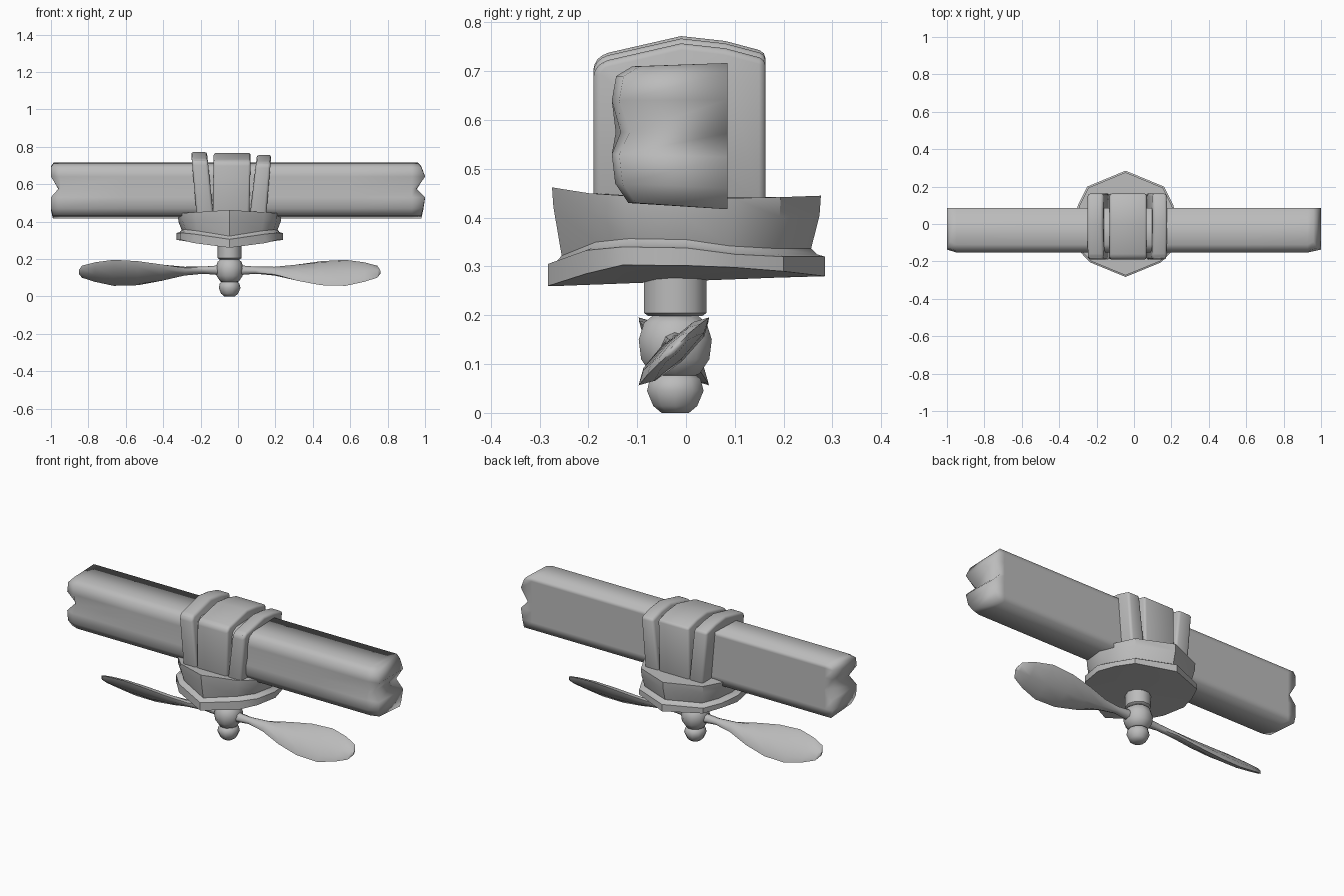
import bpy, bmesh, math
from mathutils import Vector

cube = bpy.data.objects.get("Cube")
if cube:
    bpy.data.objects.remove(cube, do_unlink=True)

grey = bpy.data.materials.new("plain grey")
grey.use_nodes = True
tone = (0.5, 0.5, 0.5, 1)
grey.diffuse_color = tone
grey.node_tree.nodes["Principled BSDF"].inputs["Base Color"].default_value = tone

CX, CY = -0.045, -0.022  # axis of the mount and propeller


def loft(name, rings, angle=50, strip_caps=False, bevel=0):
    """Skin a list of equal closed rings and cap both ends."""
    bm = bmesh.new()
    rows = [[bm.verts.new(p) for p in ring] for ring in rings]
    n = len(rows[0])
    for a, b in zip(rows, rows[1:]):
        for i in range(n):
            j = (i + 1) % n
            bm.faces.new((a[i], a[j], b[j], b[i]))
    for row in (rows[0], rows[-1]):
        if strip_caps:  # join opposite points of the ring in a strip
            for i in range(n // 2 - 1):
                bm.faces.new((row[i], row[i + 1], row[n - 2 - i], row[n - 1 - i]))
        else:
            bm.faces.new(row)
    bmesh.ops.recalc_face_normals(bm, faces=bm.faces)
    mesh = bpy.data.meshes.new(name)
    bm.to_mesh(mesh)
    bm.free()
    mesh.materials.append(grey)
    obj = bpy.data.objects.new(name, mesh)
    bpy.context.collection.objects.link(obj)
    bpy.ops.object.select_all(action='DESELECT')
    obj.select_set(True)
    bpy.context.view_layer.objects.active = obj
    if bevel:
        mod = obj.modifiers.new("soft edges", 'BEVEL')
        mod.width, mod.segments = bevel, 2
        bpy.ops.object.modifier_apply(modifier=mod.name)
    bpy.ops.object.shade_smooth_by_angle(angle=math.radians(angle))
    return obj


def turned(name, profile, sides=10):
    """Round part about the vertical axis from (radius, z) pairs."""
    turns = [math.tau * i / sides for i in range(sides)]
    return loft(name, [[(CX + r * math.cos(t), CY + r * 1.05 * math.sin(t), z)
                        for t in turns] for r, z in profile])


# Crossbeam: flat back, two rounded lobes at the front, notched ends
levels = [(-.118, .43), (-.145, .47), (-.152, .53), (-.14, .575),
          (-.152, .64), (-.143, .69), (-.11, .71)]
left_end = [.98, .99, 1, .955, 1, .98, .96]
right_end = [-.99, -1, -1, -.96, -1, -1, -.985]


def beam_ring(xs, crease, pull):
    front = [(x, (y if i != 3 else -.152 + crease) + pull, z)
             for i, (x, (y, z)) in enumerate(zip(xs, levels))]
    back = [(x, .085, .567 + (z - .57) * 1.07) for x, (y, z) in zip(xs, levels)]
    return front + back[::-1]


loft("crossbeam", [beam_ring(right_end, .022, .015),
                   beam_ring([-.95 + .03 * (x + 1) for x in right_end], .018, 0),
                   beam_ring([-.6] * 7, .008, 0),
                   beam_ring([.6] * 7, .008, 0),
                   beam_ring([.93 - .03 * (1 - x) for x in left_end], .018, 0),
                   beam_ring(left_end, .022, .015)], 100, True)


# Saddle block and its two leaning straps over the beam
def saddle(name, low, high, lift, bevel):
    arch = [(-.19, .42), (-.19, .715), (-.172, .735), (-.01, .772),
            (.08, .762), (.163, .74), (.163, .42)]
    rings = []
    for a, b in zip(low, high):
        rings.append([(a + (b - a) * (z - .42) / .34, y, z + (lift if z > .5 else 0))
                      for y, z in arch])
    loft(name, rings, 50, False, bevel)


saddle("saddle_block", (-.135, .06), (-.13, .068), -.005, .012)
saddle("right_strap", (-.22, -.13), (-.25, -.165), 0, .014)
saddle("left_strap", (.062, .15), (.1, .177), -.015, .014)

# Mount: flared tray above a wide rim with a shallow keel
# half outline: (half width, y, tray top z, rim top z, rim bottom z)
half = [(0, -.283, .462, .31, .26), (.19, -.205, .45, .338, .285),
        (.262, -.13, .445, .345, .303), (.285, 0, .44, .343, .302),
        (.255, .1, .44, .33, .298), (.205, .2, .442, .325, .29),
        (0, .285, .445, .325, .28)]
outline = half + [(-w, *rest) for w, *rest in half[-2:0:-1]]


def tray_ring(scale, height):
    return [(CX + w * scale, y * scale, height(t, a, b)) for w, y, t, a, b in outline]


keel = [(CX + w * .04, y * .92, .27 + y * .035) for w, y, *_ in outline]
loft("mount_tray", [tray_ring(.97, lambda t, a, b: t),
                    tray_ring(.96, lambda t, a, b: t - .04),
                    tray_ring(.9, lambda t, a, b: a + .012),
                    tray_ring(.94, lambda t, a, b: a),
                    tray_ring(1, lambda t, a, b: a - .005),
                    tray_ring(1, lambda t, a, b: b),
                    keel], 40)

# Shaft, hub and end nut
turned("shaft", [(.064, .31), (.064, .205), (.055, .198)])
turned("hub", [(.045, .2), (.064, .185), (.075, .15), (.07, .11), (.05, .08), (.034, .074)])
turned("hub_neck", [(.033, .09), (.033, .05)])
turned("end_nut", [(.03, .085), (.052, .07), (.058, .045), (.045, .014), (.028, 0)])

# Twisted propeller blades: (reach, half chord, half thickness, pitch, centre z)
stations = [(.03, .03, .026, 45, .14), (.14, .02, .018, 45, .14),
            (.24, .035, .018, 30, .135), (.36, .07, .022, 38, .127),
            (.49, .096, .025, 42, .124), (.62, .1, .022, 44, .126),
            (.72, .075, .017, 44, .13), (.79, .045, .012, 45, .132),
            (.806, .012, .006, 45, .13)]
for name, side in (("left_blade", 1), ("right_blade", -1)):
    rings = []
    for reach, chord, thick, pitch, z in stations:
        p = math.radians(pitch)
        along = Vector((0, side * math.cos(p), math.sin(p)))
        across = Vector((0, -side * math.sin(p), math.cos(p)))
        mid = Vector((CX + side * reach, CY - .003, z))
        rings.append([mid + along * chord * math.cos(t) + across * thick * math.sin(t)
                      for t in (math.tau * i / 8 for i in range(8))])
    loft(name, rings, 60)
